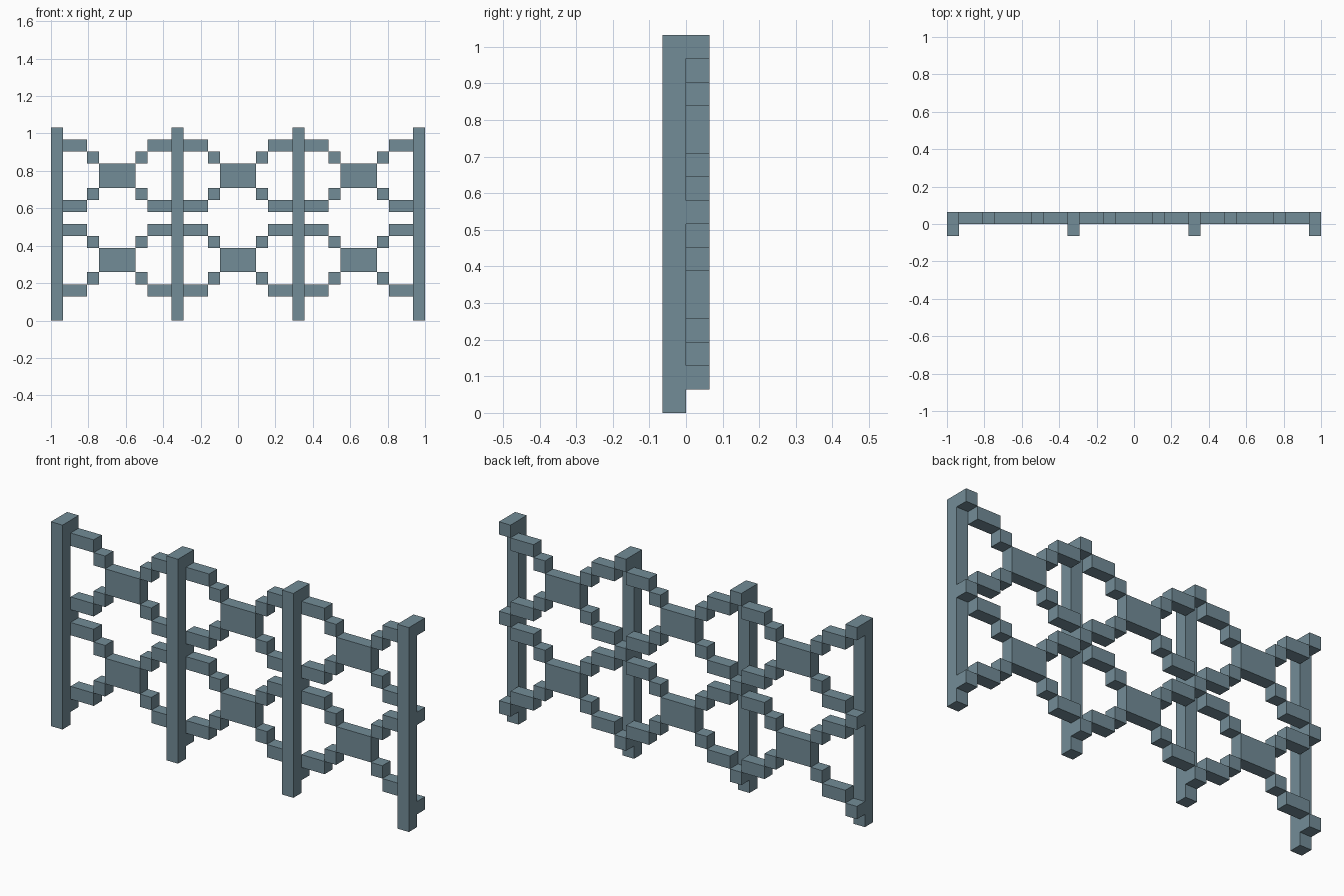
import bpy, bmesh

if "Cube" in bpy.data.objects:
    bpy.data.objects.remove(bpy.data.objects["Cube"])

U = 2 / 31          # one block of the grid
X0 = -15.5          # left edge in blocks

steel = bpy.data.materials.new("blue_grey_metal")
steel.diffuse_color = (0.171, 0.263, 0.31, 1)
steel.use_nodes = True
steel.node_tree.nodes["Principled BSDF"].inputs["Base Color"].default_value = steel.diffuse_color


def finish(name, bm):
    bmesh.ops.recalc_face_normals(bm, faces=bm.faces)
    mesh = bpy.data.meshes.new(name)
    bm.to_mesh(mesh)
    bm.free()
    mesh.materials.append(steel)
    obj = bpy.data.objects.new(name, mesh)
    bpy.context.collection.objects.link(obj)


def add_prism(bm, profile, x, width):
    """Extrude a (y, z) profile along x, all in blocks."""
    face = bm.faces.new([bm.verts.new((x * U, y * U, z * U)) for y, z in profile])
    out = bmesh.ops.extrude_face_region(bm, geom=[face])
    verts = [v for v in out["geom"] if isinstance(v, bmesh.types.BMVert)]
    bmesh.ops.translate(bm, verts=verts, vec=(width * U, 0, 0))


def add_box(bm, x, z, width, height):
    add_prism(bm, [(0, z), (1, z), (1, z + height), (0, z + height)], x, width)


# Upright posts with a bracket block at bottom, middle and top of the back
post_profile = [(-1, 0), (0, 0)]
for z in (1, 8, 15):
    post_profile += [(0, z), (1, z), (1, z + 1), (0, z + 1)]
post_profile.append((-1, 16))
for i in range(4):
    bm = bmesh.new()
    add_prism(bm, post_profile, X0 + 10 * i, 1)
    finish(f"post_{i + 1}", bm)

# Stepped lattice panels: centre plate with four stepped arms
for bay in range(3):
    for level, mid in enumerate((5, 12)):
        bm = bmesh.new()
        cx = X0 + 10 * bay + 5.5
        add_box(bm, cx - 1.5, mid - 1, 3, 2)
        for step, arm in ((-2.5, -4.5), (1.5, 2.5)):
            for z_step, z_arm in ((mid + 1, mid + 2), (mid - 2, mid - 3)):
                add_box(bm, cx + step, z_step, 1, 1)
                add_box(bm, cx + arm, z_arm, 2, 1)
        finish(f"lattice_panel_{bay + 1}_{level + 1}", bm)
